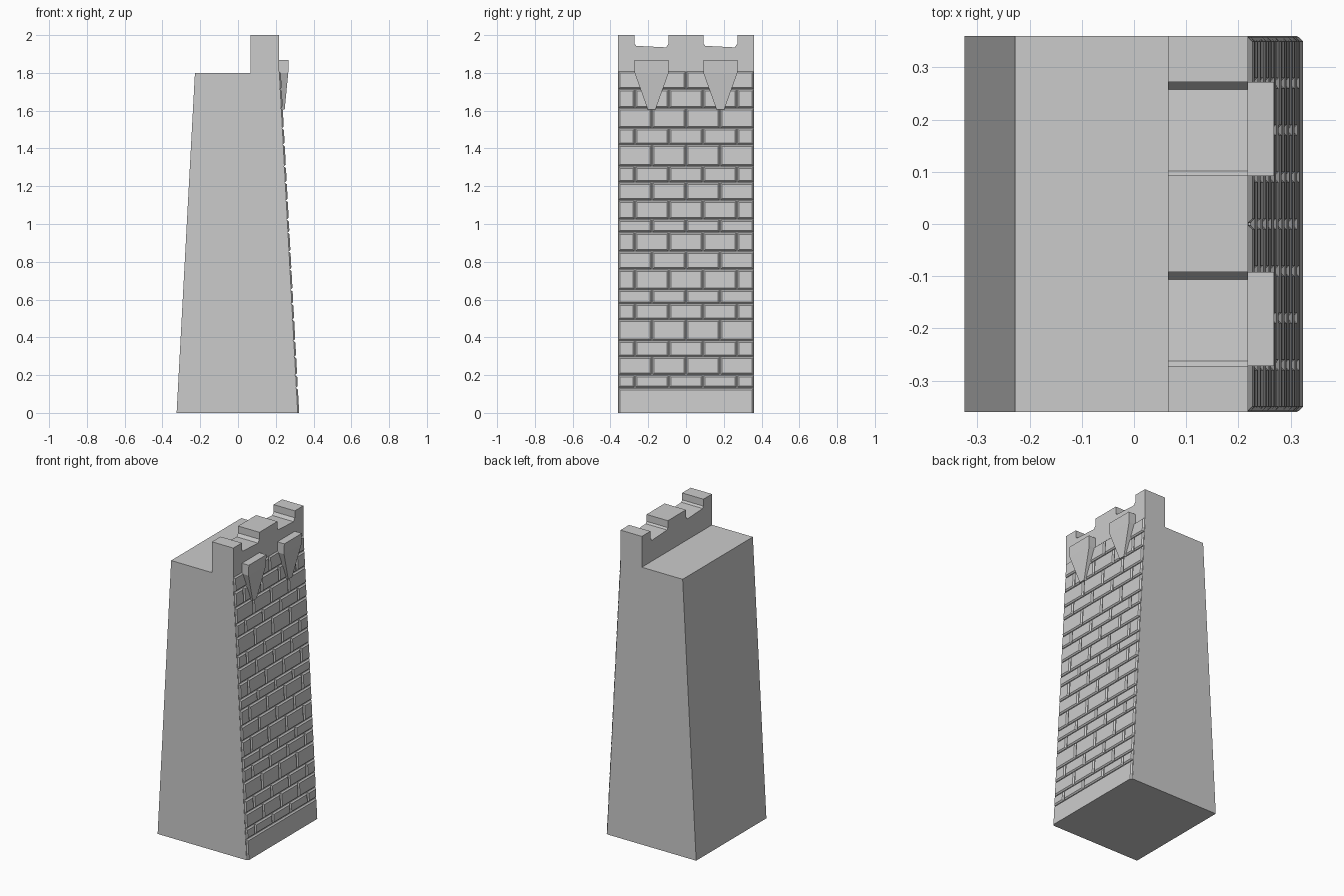
import bpy, bmesh

if "Cube" in bpy.data.objects:
    bpy.data.objects.remove(bpy.data.objects["Cube"])

W = 0.36           # half depth in y
SLOPE = 0.054      # batter of the walls
TOP = 1.8


def wall_x(z, out=0.0):
    return 0.313 - SLOPE * z + out


def finish(name, bm):
    bmesh.ops.recalc_face_normals(bm, faces=bm.faces)
    me = bpy.data.meshes.new(name)
    bm.to_mesh(me)
    bm.free()
    ob = bpy.data.objects.new(name, me)
    bpy.context.collection.objects.link(ob)
    return ob


def loft(bm, rings, cap_start=True):
    """Join equal-length point rings into a closed solid."""
    vs = [[bm.verts.new(p) for p in r] for r in rings]
    n = len(rings[0])
    for a, b in zip(vs, vs[1:]):
        for i in range(n):
            j = (i + 1) % n
            bm.faces.new((a[i], a[j], b[j], b[i]))
    if cap_start:
        bm.faces.new(vs[0][::-1])
    bm.faces.new(vs[-1])


# Tapered wall core
bm = bmesh.new()
core = [(-0.325, 0), (wall_x(0), 0), (wall_x(TOP), TOP), (-0.228, TOP)]
loft(bm, [[(x, y, z) for x, z in core] for y in (-W, W)])
finish("wall_core", bm)

# Parapet with two worn crenels
profile = [(-W, TOP), (-W, 2.0)]
for y0, y1 in ((-0.272, -0.092), (0.093, 0.272)):
    profile += [(y0, 2.0), (y0, 1.955), (y0 + 0.009, 1.943),
                (y1 - 0.014, 1.935), (y1, 1.955), (y1, 2.0)]
profile += [(W, 2.0), (W, TOP)]
bm = bmesh.new()
loft(bm, [[(x, y, z) for y, z in profile] for x in (0.065, 0.218)])
finish("parapet", bm)

# Chamfered stone courses in running bond
courses = [0, 0.132, 0.2, 0.297, 0.382, 0.493, 0.578, 0.652, 0.759, 0.854, 0.955,
           1.024, 1.125, 1.22, 1.305, 1.42, 1.507, 1.613, 1.713, 1.81]
bm = bmesh.new()
for k, (z0, z1) in enumerate(zip(courses, courses[1:])):
    if k == 0:
        joints = []
    elif k % 2:
        joints = [-0.27, -0.09, 0.09, 0.27]
    else:
        joints = [-0.18, 0, 0.18]
    edges = [-W] + joints + [W]
    for y0, y1 in zip(edges, edges[1:]):
        rings = []
        for inset, out in ((0.002, 0.0), (0.002, 0.003), (0.010, 0.011)):
            a, b, c, d = y0 + inset, y1 - inset, z0 + inset, z1 - inset
            if k == 0:
                c = 0
            rings.append([(wall_x(z, out), y, z)
                          for y, z in ((a, c), (b, c), (b, d), (a, d))])
        loft(bm, rings)
finish("stone_courses", bm)

# Tapered corbels under the crenels
for name, cy in (("corbel_left", -0.182), ("corbel_right", 0.182)):
    bm = bmesh.new()
    rings = []
    for z, half, x0, x1 in ((1.605, 0.02, 0.222, 0.247),
                            (1.80, 0.09, 0.212, 0.266),
                            (1.868, 0.09, 0.212, 0.268)):
        rings.append([(x0, cy - half, z), (x1, cy - half, z),
                      (x1, cy + half, z), (x0, cy + half, z)])
    loft(bm, rings)
    finish(name, bm)
